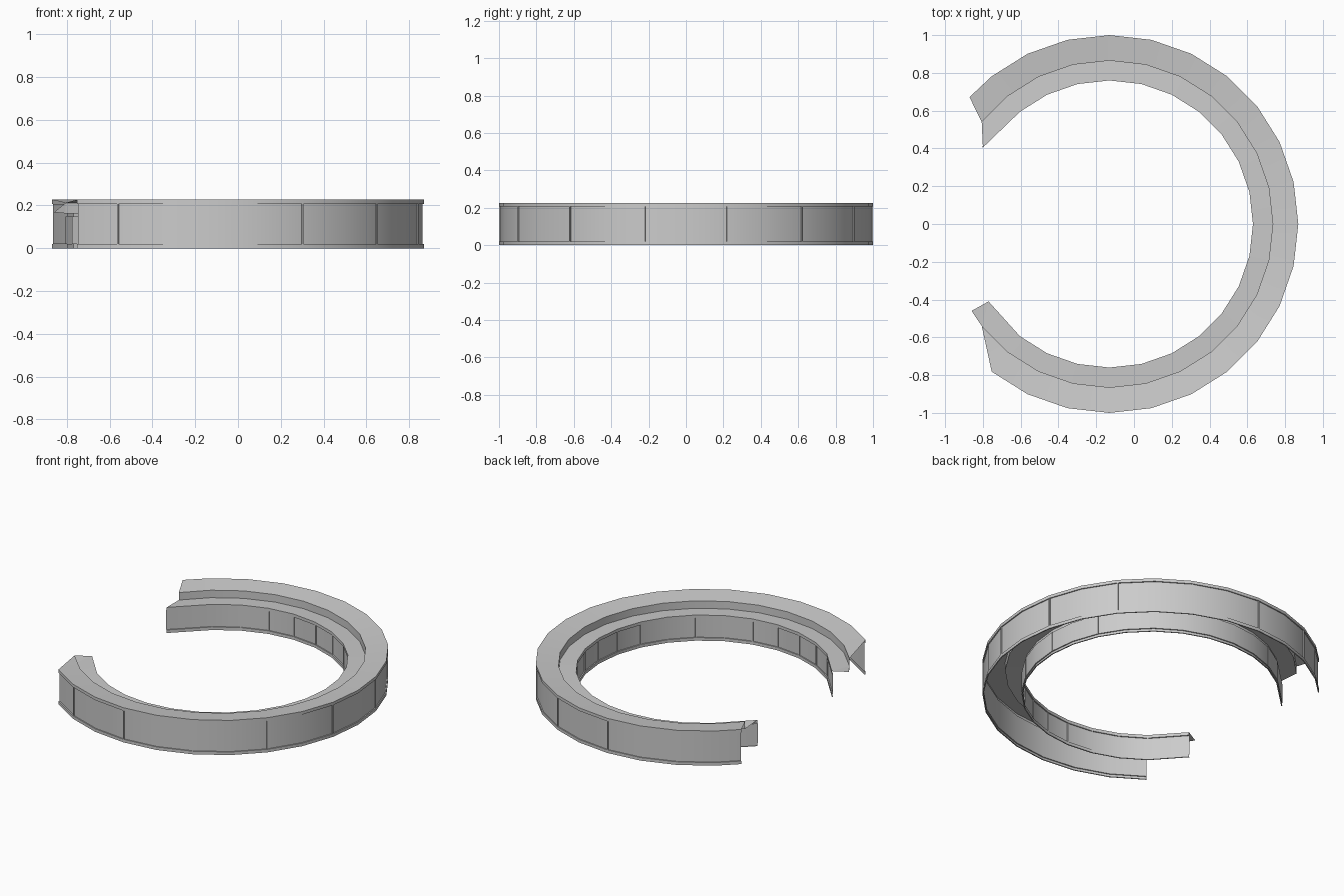
import bpy
import math
from mathutils import Vector

if "Cube" in bpy.data.objects:
    bpy.data.objects.remove(bpy.data.objects["Cube"])

CENTRE = Vector((-0.13, 0.0))
STEP = math.tau / 28
LAST = 11
R_OUT, R_MID, R_IN = 1.0, 0.865, 0.76
TOP, LIP, SHELF, RIM, INSET = 0.227, 0.212, 0.168, 0.02, 0.007


def spoke(angle):
    return Vector((math.cos(angle), math.sin(angle)))


def spokes(first=None, last=None):
    """Unit directions around the open ring, with optional trimmed ends."""
    row = [spoke(k * STEP) for k in range(-LAST, LAST + 1)]
    if first is not None:
        row[0] = first
    if last is not None:
        row[-1] = last
    return row


# End directions: the outer wall is cut short, the inner wall runs on straight
OUTER = spokes(spoke(-10 * STEP), spoke(math.radians(137.8)))
MIDDLE = spokes()
INNER = spokes((Vector((-0.77, -0.41)) - CENTRE) / R_IN,
               (Vector((-0.80, 0.405)) - CENTRE) / R_IN)


def make_object(name, verts, faces):
    mesh = bpy.data.meshes.new(name)
    mesh.from_pydata(verts, [], faces)
    mesh.validate()
    obj = bpy.data.objects.new(name, mesh)
    bpy.context.collection.objects.link(obj)
    bpy.ops.object.select_all(action="DESELECT")
    obj.select_set(True)
    bpy.context.view_layer.objects.active = obj
    bpy.ops.object.mode_set(mode="EDIT")
    bpy.ops.mesh.select_all(action="SELECT")
    bpy.ops.mesh.remove_doubles(threshold=0.0001)
    bpy.ops.object.mode_set(mode="OBJECT")
    bpy.ops.object.shade_smooth_by_angle(angle=math.radians(25))
    return obj


def place(direction, radius, z):
    p = CENTRE + direction * radius
    return (p.x, p.y, z)


def sweep(name, profile):
    """Sweep (directions, radius, height) profile points around the ring."""
    n = len(profile)
    verts = [place(row[i], r, z) for i in range(len(MIDDLE)) for row, r, z in profile]
    faces = []
    for i in range(len(MIDDLE) - 1):
        for j in range(n - 1):
            a = i * n + j
            faces.append((a, a + n, a + n + 1, a + 1))
    return make_object(name, verts, faces)


def wall_profile(row, radius, inset, top):
    """Recessed panel between a bottom rim and a top rim."""
    return [(row, radius + inset, 0), (row, radius, 0), (row, radius, RIM),
            (row, radius + inset, RIM), (row, radius + inset, top - RIM),
            (row, radius, top - RIM), (row, radius, top)]


def posts(name, radius, inset, top, steps):
    """Slim upright strips over the panel joints."""
    verts, faces = [], []
    for k in steps:
        d = spoke(k * STEP)
        side = Vector((-d.y, d.x)) * 0.004
        base = len(verts)
        for r in (radius + inset, radius + inset * 0.2):
            for s in (-1, 1):
                p = CENTRE + d * r + side * s
                verts += [(p.x, p.y, RIM), (p.x, p.y, top - RIM)]
        for quad in ((0, 1, 5, 4), (4, 5, 7, 6), (6, 7, 3, 2), (2, 3, 1, 0)):
            faces.append([base + q for q in quad])
    return make_object(name, verts, faces)


# Walls and their joints
sweep("outer_wall", wall_profile(OUTER, R_OUT, -INSET, TOP))
sweep("inner_wall", wall_profile(INNER, R_IN, INSET, SHELF)[::-1])
posts("outer_posts", R_OUT, -INSET, TOP, range(-9, 10, 2))
posts("inner_posts", R_IN, INSET, SHELF, range(-10, 11))

# Sloping outer top, upright riser and lower inner shelf
sweep("stepped_top", [(OUTER, R_OUT, TOP), (MIDDLE, R_MID, LIP),
                      (MIDDLE, R_MID, SHELF - 0.005), (INNER, R_IN, SHELF)])

# Pointed end of the shelf and riser
lip = place(MIDDLE[0], R_MID, LIP)
foot = place(MIDDLE[0], R_MID, SHELF - 0.005)
corner = place(INNER[0], R_IN, SHELF)
tip = (-0.86, -0.46, SHELF)
make_object("shelf_end", [lip, foot, tip, corner], [(0, 2, 1), (1, 2, 3)])
